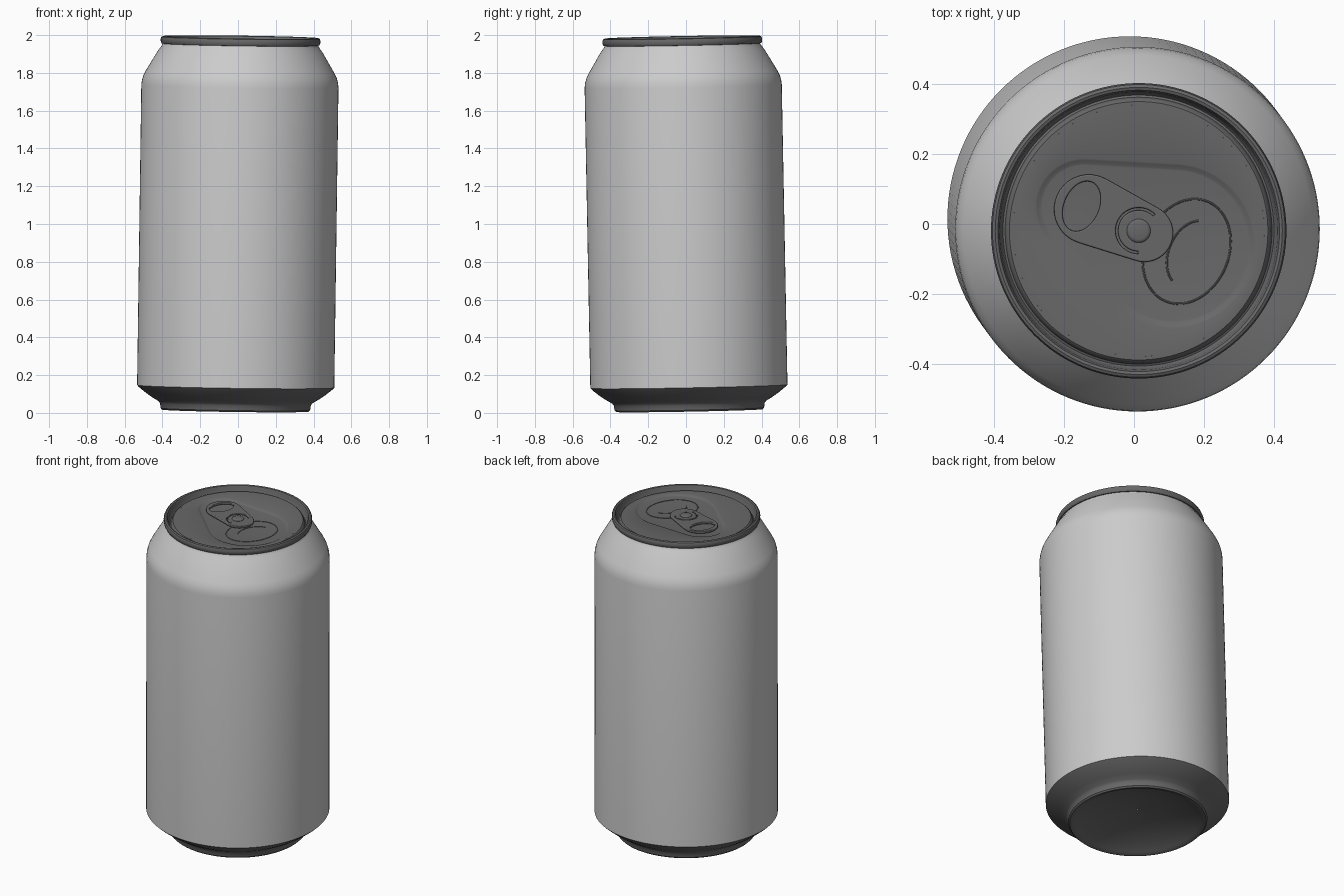
import bpy, bmesh, math
from mathutils import Vector, Matrix

cube = bpy.data.objects.get("Cube")
if cube:
    bpy.data.objects.remove(cube, do_unlink=True)

SEG = 128
# the can leans very slightly
lean = Vector((0, 0, 1)).rotation_difference(Vector((0.014, -0.019, 1)))
TILT = Matrix.Translation((-0.0142, 0.018, 0)) @ lean.to_matrix().to_4x4()
# tab and mouth are turned on the lid
TURN = TILT @ Matrix.Rotation(math.radians(-23.3), 4, 'Z')


def material(name, value):
    m = bpy.data.materials.new(name)
    m.use_nodes = True
    m.diffuse_color = (value, value, value, 1)
    m.node_tree.nodes["Principled BSDF"].inputs["Base Color"].default_value = m.diffuse_color
    return m


LABEL = material("light grey label", 0.6)
METAL = material("dark grey metal", 0.14)


def finish(obj, mat, matrix, angle=35):
    obj.data.materials.clear()
    obj.data.materials.append(mat)
    bpy.ops.object.select_all(action='DESELECT')
    obj.select_set(True)
    bpy.context.view_layer.objects.active = obj
    if obj.type == 'CURVE':
        bpy.ops.object.convert(target='MESH')
    obj = bpy.context.object
    obj.matrix_world = matrix
    bpy.ops.object.shade_smooth_by_angle(angle=math.radians(angle))


def polar(name, rings, mat, matrix, cap=False):
    """Skin rings given as (radius or radius function, height)."""
    bm = bmesh.new()
    loops = []
    for r, z in rings:
        loop = []
        for i in range(SEG):
            a = math.tau * i / SEG
            d = r(a) if callable(r) else r
            loop.append(bm.verts.new((d * math.cos(a), d * math.sin(a), z)))
        loops.append(loop)
    for a, b in zip(loops, loops[1:]):
        for i in range(SEG):
            j = (i + 1) % SEG
            bm.faces.new((a[i], a[j], b[j], b[i]))
    if cap:
        bm.faces.new(loops[-1])
    mesh = bpy.data.meshes.new(name)
    bm.to_mesh(mesh)
    bm.free()
    obj = bpy.data.objects.new(name, mesh)
    bpy.context.collection.objects.link(obj)
    finish(obj, mat, matrix)


def capsule(c1, r1, c2, r2):
    """Radius function of the hull around two circles on the x axis."""
    def radius(a):
        best = 0
        for k in range(41):
            t = k / 40
            c, r = c1 + (c2 - c1) * t, r1 + (r2 - r1) * t
            root = r * r - (c * math.sin(a)) ** 2
            if root > 0:
                best = max(best, c * math.cos(a) + math.sqrt(root))
        return best
    return radius


def arc(cx, rx, ry, start=0, end=360, n=48):
    angles = [math.radians(start + (end - start) * i / n) for i in range(n + 1)]
    pts = [(cx + rx * math.cos(a), ry * math.sin(a)) for a in angles]
    return pts[:-1] if end - start == 360 else pts


def curve(name, paths, z, bevel, thick=0, closed=True, flat=False):
    data = bpy.data.curves.new(name, 'CURVE')
    data.dimensions = '2D' if flat else '3D'
    data.fill_mode = 'BOTH' if flat else 'FULL'
    data.bevel_depth, data.bevel_resolution, data.extrude = bevel, 2, thick
    for path in paths:
        s = data.splines.new('POLY')
        s.points.add(len(path) - 1)
        for p, (x, y) in zip(s.points, path):
            p.co = (x, y, 0, 1)
        s.use_cyclic_u = closed
    obj = bpy.data.objects.new(name, data)
    bpy.context.collection.objects.link(obj)
    finish(obj, METAL, TURN @ Matrix.Translation((0, 0, z)))


# Printed wall with shoulder and neck
polar("can_wall", [(0.522, 0.14), (0.522, 1.73), (0.519, 1.755), (0.512, 1.78),
                   (0.500, 1.805), (0.435, 1.915), (0.420, 1.935), (0.411, 1.95),
                   (0.409, 1.962)], LABEL, TILT)

# Bare metal base with a domed underside
polar("can_base", [(0.002, 0.095), (0.12, 0.088), (0.22, 0.07), (0.30, 0.047),
                   (0.36, 0.022), (0.375, 0.013), (0.388, 0.012), (0.396, 0.02),
                   (0.399, 0.045), (0.408, 0.057), (0.44, 0.076), (0.475, 0.1),
                   (0.51, 0.128), (0.522, 0.14)], METAL, TILT)

# Rolled rim and the sunken channel inside it
PANEL, FLOOR = 1.966, 1.957
polar("rim", [(0.407, 1.95), (0.417, 1.951), (0.422, 1.96), (0.423, 1.975),
              (0.419, 1.986), (0.411, 1.99), (0.403, 1.987), (0.398, 1.975),
              (0.394, 1.945), (0.388, 1.938), (0.382, 1.941), (0.377, 1.96),
              (0.370, PANEL), (0.36, PANEL)], METAL, TILT)

# Lid panel with a teardrop recess
polar("lid_panel", [(0.36, PANEL), (capsule(-0.17, 0.14, 0.108, 0.235), PANEL),
                    (capsule(-0.17, 0.135, 0.108, 0.23), PANEL - 0.002),
                    (capsule(-0.17, 0.125, 0.108, 0.22), FLOOR + 0.001),
                    (capsule(-0.17, 0.12, 0.108, 0.215), FLOOR)], METAL, TURN, cap=True)

# Scored mouth and its inner bead
curve("mouth_score", [arc(0.15, 0.12, 0.155)], FLOOR, 0.003)
curve("mouth_bead", [arc(0.17, 0.07, 0.1, 110, 250)], FLOOR, 0.003, closed=False)

# Pull tab with finger hole and a slot curling round the rivet
shape = capsule(-0.155, 0.096, 0.018, 0.078)
outline = [(shape(a) * math.cos(a), shape(a) * math.sin(a))
           for a in (math.tau * i / 96 for i in range(96))]
finger_hole = arc(-0.178, 0.054, 0.079)
slot = arc(0, 0.07, 0.07, 65, 295) + arc(0, 0.055, 0.055, 65, 295)[::-1]
curve("pull_tab", [outline, finger_hole, slot], 1.968, 0.004, 0.003, flat=True)

# Rivet
polar("rivet", [(0.034, FLOOR), (0.034, 1.976), (0.031, 1.98), (0.025, 1.982)],
      METAL, TURN, cap=True)
